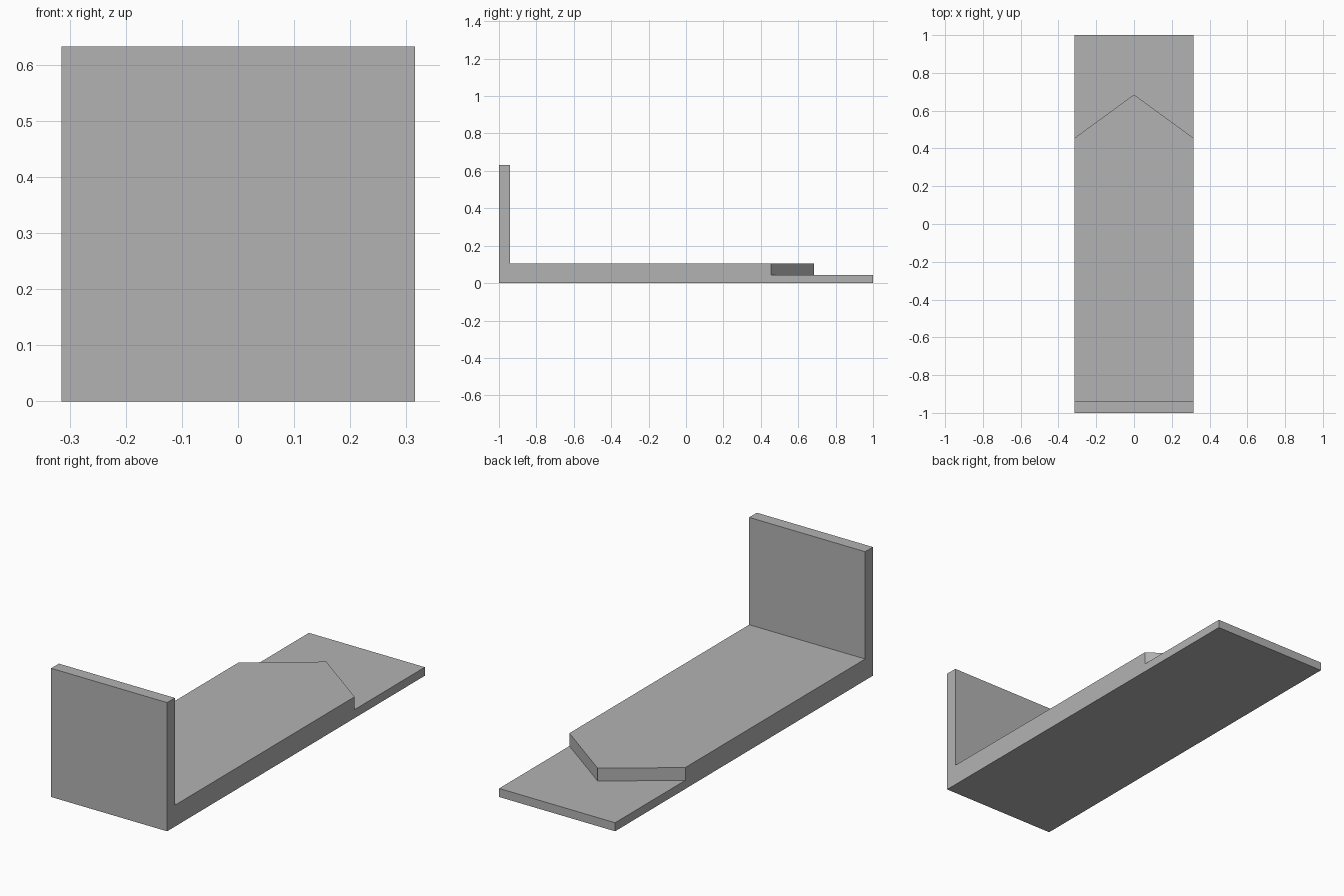
import bpy
import bmesh
from mathutils import Vector

cube = bpy.data.objects.get("Cube")
if cube:
    bpy.data.objects.remove(cube, do_unlink=True)

HALF_W = 0.315
HEIGHT = 0.632
WALL_BACK = -0.94
DECK_TOP = 0.105
PLATE_TOP = 0.042
TIP_Y = 0.685
SLOPE = 0.23 / HALF_W


def prism(name, outline, direction):
    """Extrude a closed outline along a direction into a solid."""
    bm = bmesh.new()
    face = bm.faces.new([bm.verts.new(p) for p in outline])
    result = bmesh.ops.extrude_face_region(bm, geom=[face], use_keep_orig=True)
    moved = [v for v in result["geom"] if isinstance(v, bmesh.types.BMVert)]
    bmesh.ops.translate(bm, verts=moved, vec=Vector(direction))
    bmesh.ops.recalc_face_normals(bm, faces=bm.faces)
    mesh = bpy.data.meshes.new(name)
    bm.to_mesh(mesh)
    bm.free()
    obj = bpy.data.objects.new(name, mesh)
    bpy.context.collection.objects.link(obj)
    return obj


grey = bpy.data.materials.new("plain_grey")
grey.use_nodes = True
colour = (0.45, 0.45, 0.45, 1)
grey.diffuse_color = colour
grey.node_tree.nodes["Principled BSDF"].inputs["Base Color"].default_value = colour

# Upright end wall and long deck, one L-shaped side profile
profile = [(-1, 0), (1, 0), (1, DECK_TOP), (WALL_BACK, DECK_TOP),
           (WALL_BACK, HEIGHT), (-1, HEIGHT)]
bracket = prism("bracket", [(-HALF_W, y, z) for y, z in profile], (2 * HALF_W, 0, 0))
bracket.data.materials.append(grey)

# Cutter that lowers the far end to a thin plate, leaving a pointed deck edge
side = HALF_W + 0.1
side_y = TIP_Y - SLOPE * side
plan = [(-side, side_y), (0, TIP_Y), (side, side_y), (side, 1.1), (-side, 1.1)]
cutter = prism("pointed_step_cutter", [(x, y, PLATE_TOP) for x, y in plan], (0, 0, 0.3))
cutter.data.materials.append(grey)
cutter.hide_render = True

cut = bracket.modifiers.new("pointed_step", "BOOLEAN")
cut.operation = "DIFFERENCE"
cut.solver = "EXACT"
cut.object = cutter
bpy.context.view_layer.objects.active = bracket
bpy.ops.object.modifier_apply(modifier=cut.name)
bpy.data.objects.remove(cutter, do_unlink=True)
